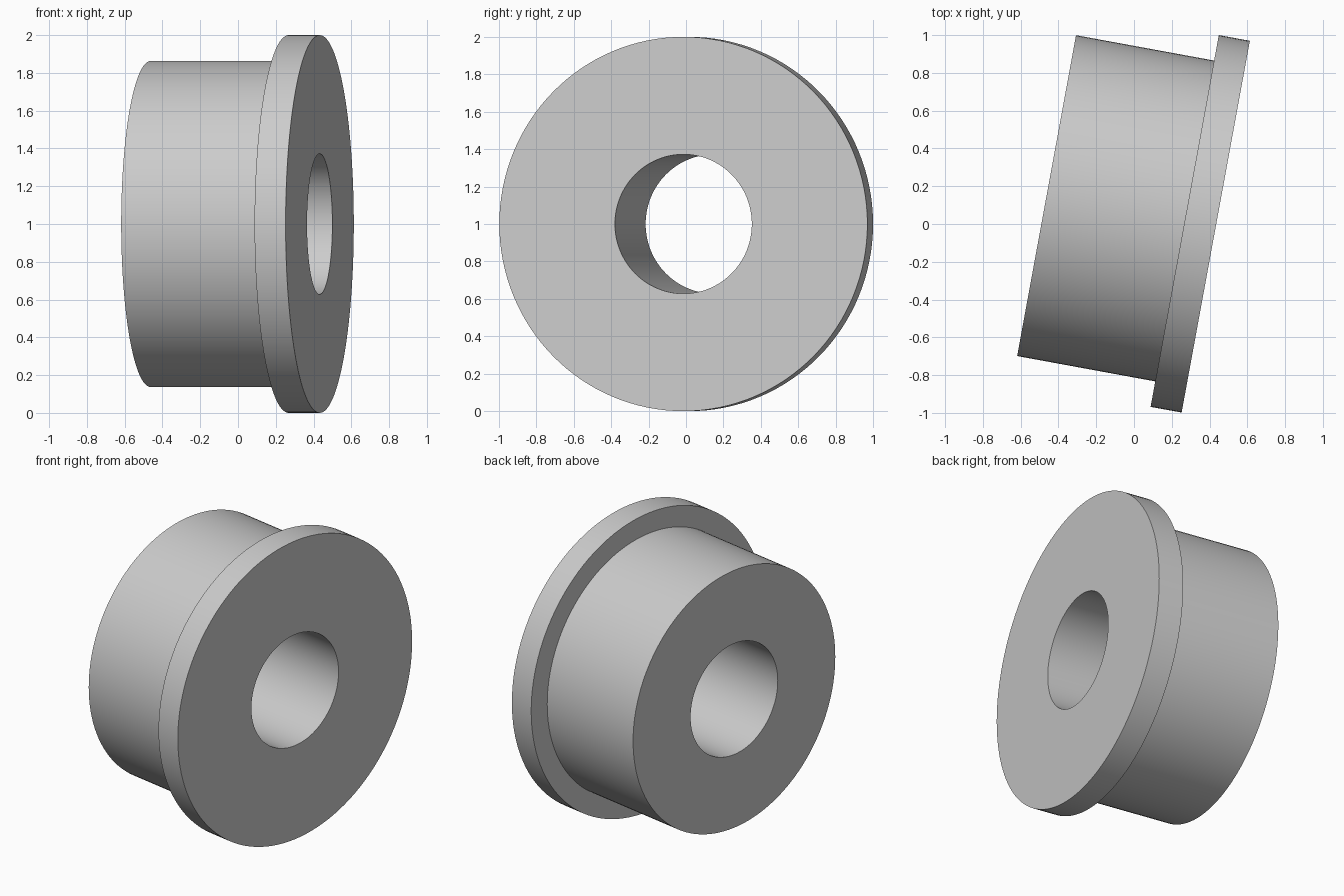
import bpy
import bmesh
import math
from mathutils import Matrix, Vector

cube = bpy.data.objects.get("Cube")
if cube:
    bpy.data.objects.remove(cube, do_unlink=True)

# Bushing dimensions
FLANGE_RADIUS = 1.0
BODY_RADIUS = 0.863
BORE_RADIUS = 0.372
LENGTH = 0.91
FLANGE_THICKNESS = 0.167
TILT = math.radians(-10.4)
SEGMENTS = 128

# Plain grey material
grey = bpy.data.materials.new("plain_grey")
grey.use_nodes = True
colour = (0.6, 0.6, 0.6, 1)
grey.diffuse_color = colour
grey.node_tree.nodes["Principled BSDF"].inputs["Base Color"].default_value = colour

# Closed half-section (position along axis, radius), revolved about x
half = LENGTH / 2
shoulder = half - FLANGE_THICKNESS
profile = [
    (-half, BORE_RADIUS),
    (-half, BODY_RADIUS),
    (shoulder, BODY_RADIUS),
    (shoulder, FLANGE_RADIUS),
    (half, FLANGE_RADIUS),
    (half, BORE_RADIUS),
]
bm = bmesh.new()
verts = [bm.verts.new((x, 0, r)) for x, r in profile]
edges = [bm.edges.new((verts[i - 1], verts[i])) for i in range(len(verts))]
bmesh.ops.spin(bm, geom=verts + edges, cent=(0, 0, 0), axis=(1, 0, 0),
               angle=math.tau, steps=SEGMENTS, use_merge=False)
bmesh.ops.remove_doubles(bm, verts=bm.verts, dist=0.0001)
bmesh.ops.recalc_face_normals(bm, faces=bm.faces)

# Turn the axis and stand the part on the ground
place = Matrix.Translation(Vector((-0.015, 0.068, FLANGE_RADIUS)))
bm.transform(place @ Matrix.Rotation(TILT, 4, "Z"))

mesh = bpy.data.meshes.new("flanged_bushing")
bm.to_mesh(mesh)
bm.free()
mesh.materials.append(grey)
bushing = bpy.data.objects.new("flanged_bushing", mesh)
bpy.context.collection.objects.link(bushing)

# Smooth round walls with sharp rims
bpy.ops.object.select_all(action="DESELECT")
bushing.select_set(True)
bpy.context.view_layer.objects.active = bushing
bpy.ops.object.shade_smooth_by_angle(angle=math.radians(30))
